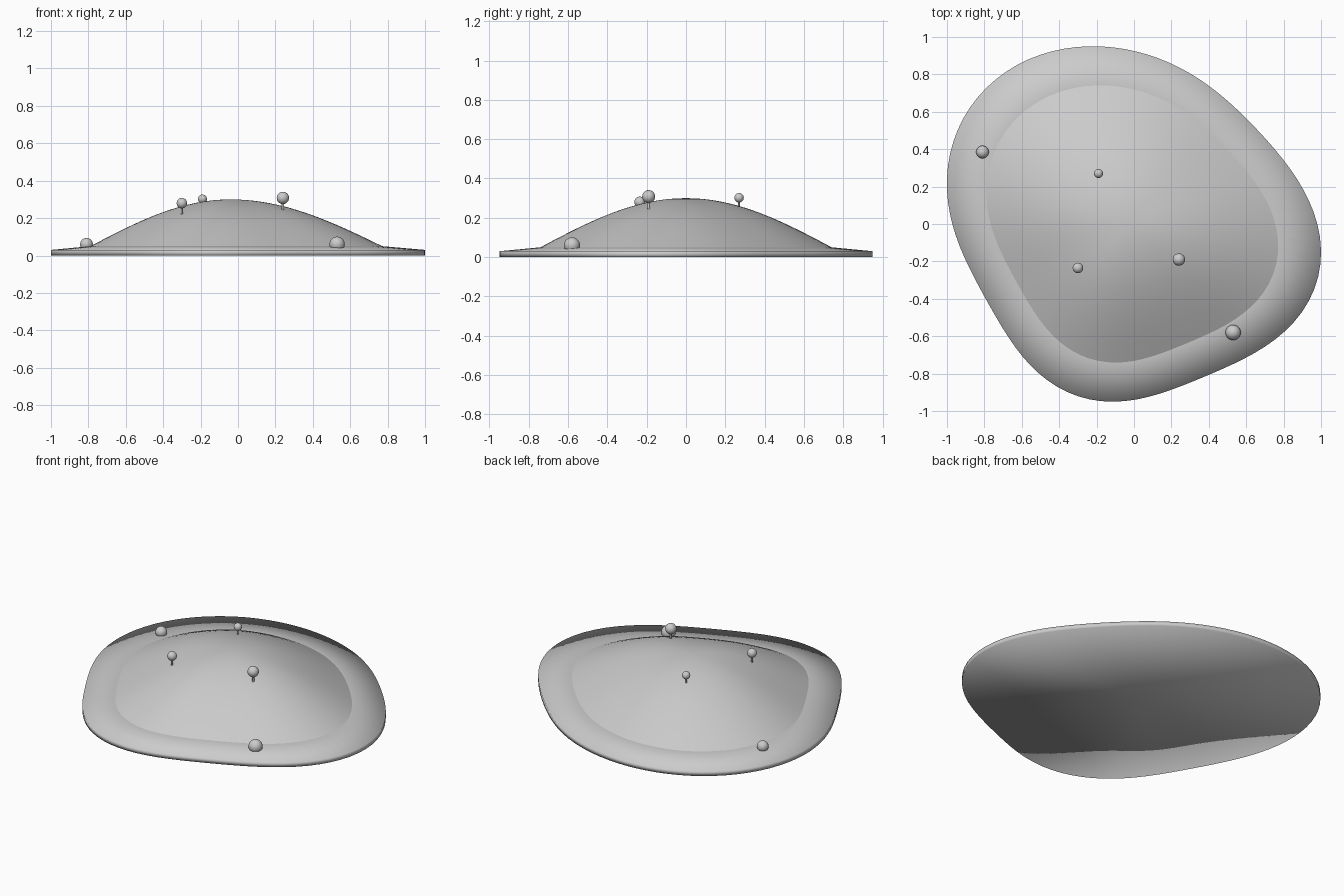
import bpy, bmesh, math
from mathutils import Matrix, Vector

if "Cube" in bpy.data.objects:
    bpy.data.objects.remove(bpy.data.objects["Cube"])

grey = bpy.data.materials.new("stone_grey")
grey.diffuse_color = (0.6, 0.6, 0.6, 1)
grey.use_nodes = True
grey.node_tree.nodes["Principled BSDF"].inputs["Base Color"].default_value = grey.diffuse_color

# Outline radii every 30 degrees, joined by a smooth harmonic curve
RADII = [1.025, .885, .873, .945, 1.027, 1.024, .915, .838, .918, .945, .922, 1.039]
CX, N = -0.04, 96


def radius(a):
    r = sum(RADII) / 12
    for k in range(1, 6):
        r += sum(v * math.cos(k * (a - i * math.pi / 6)) for i, v in enumerate(RADII)) / 6
    return r


raw = [(radius(2 * math.pi * i / N), 2 * math.pi * i / N) for i in range(N)]
pts = [Vector((CX + r * math.cos(a), r * math.sin(a))) for r, a in raw]


def fit(values, half):
    lo, hi = min(values), max(values)
    return [(v - (lo + hi) / 2) * 2 * half / (hi - lo) for v in values]


outline = list(zip(fit([p.x for p in pts], 1.0), fit([p.y for p in pts], 0.95)))


def finish(bm, name):
    bmesh.ops.recalc_face_normals(bm, faces=bm.faces)
    for f in bm.faces:
        f.smooth = True
    mesh = bpy.data.meshes.new(name)
    bm.to_mesh(mesh)
    bm.free()
    mesh.materials.append(grey)
    ob = bpy.data.objects.new(name, mesh)
    bpy.context.collection.objects.link(ob)
    return ob


def loft(name, profile):
    """Stack scaled outlines (scale, z); scale 0 closes to a point."""
    bm = bmesh.new()
    rings = []
    for s, z in profile:
        if s == 0:
            rings.append([bm.verts.new((CX, 0, z))] * N)
        else:
            rings.append([bm.verts.new((CX + (x - CX) * s, y * s, z)) for x, y in outline])
    for a, b in zip(rings, rings[1:]):
        for i in range(N):
            j = (i + 1) % N
            corners = list(dict.fromkeys((a[i], a[j], b[j], b[i])))
            bm.faces.new(corners)
    return finish(bm, name)


# Ground slab with a gently sloping shore
loft("shore_slab", [(0, 0), (1, 0), (1, 0.03), (0.78, 0.05), (0, 0.05)])

# Rounded hill, a quarter cosine from rim to crown
STEPS = 16
loft("hill", [(0.78 * (1 - i / STEPS), 0.05 + 0.25 * math.sin(math.pi / 2 * i / STEPS))
              for i in range(STEPS + 1)])


def ball(name, x, y, z, r):
    bm = bmesh.new()
    bmesh.ops.create_uvsphere(bm, u_segments=24, v_segments=14, radius=r,
                              matrix=Matrix.Translation((x, y, z)))
    return finish(bm, name)


# Trees: thin trunk and round crown
for i, (x, y, z, r) in enumerate([(0.24, -0.19, 0.308, 0.033),
                                  (-0.30, -0.235, 0.28, 0.028),
                                  (-0.19, 0.27, 0.302, 0.024)]):
    ball(f"tree_crown_{i}", x, y, z, r)
    bm = bmesh.new()
    bmesh.ops.create_cone(bm, cap_ends=True, segments=10, radius1=r * 0.2, radius2=r * 0.2,
                          depth=z - 0.22, matrix=Matrix.Translation((x, y, (z + 0.22) / 2)))
    trunk = finish(bm, f"tree_trunk_{i}")
    trunk.data.set_sharp_from_angle(angle=math.radians(40))

# Boulders half sunk in the shore
ball("boulder_left", -0.81, 0.385, 0.06, 0.034)
ball("boulder_right", 0.53, -0.58, 0.06, 0.041)
